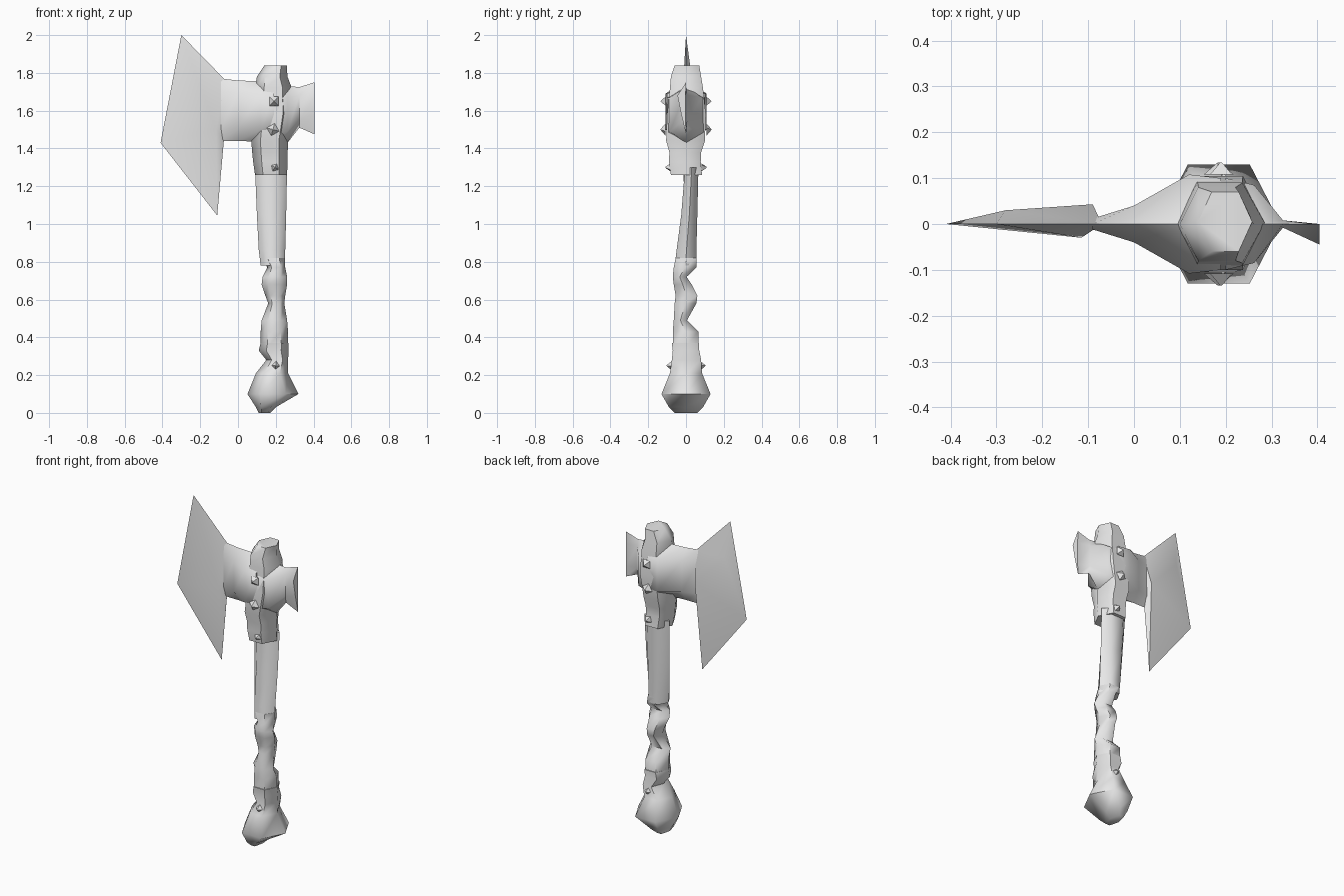
import bpy, bmesh, math
from mathutils import Matrix

cube = bpy.data.objects.get("Cube")
if cube:
    bpy.data.objects.remove(cube)

steel = bpy.data.materials.new("plain_grey")
steel.use_nodes = True
steel.diffuse_color = (0.8, 0.8, 0.8, 1)
steel.node_tree.nodes["Principled BSDF"].inputs["Base Color"].default_value = (0.8, 0.8, 0.8, 1)


def finish(name, bm, angle=60):
    bmesh.ops.recalc_face_normals(bm, faces=bm.faces)
    mesh = bpy.data.meshes.new(name)
    bm.to_mesh(mesh)
    bm.free()
    mesh.materials.append(steel)
    obj = bpy.data.objects.new(name, mesh)
    bpy.context.collection.objects.link(obj)
    bpy.ops.object.select_all(action='DESELECT')
    obj.select_set(True)
    bpy.context.view_layer.objects.active = obj
    bpy.ops.object.shade_smooth_by_angle(angle=math.radians(angle))
    return obj


def loft(name, sections):
    """Skin a list of equal-length closed sections and cap both ends."""
    bm = bmesh.new()
    rings = [[bm.verts.new(p) for p in s] for s in sections]
    n = len(rings[0])
    for a, b in zip(rings, rings[1:]):
        for i in range(n):
            j = (i + 1) % n
            bm.faces.new((a[i], a[j], b[j], b[i]))
    bm.faces.new(rings[0])
    bm.faces.new(rings[-1])
    return finish(name, bm)


def hex_ring(z, x0, x1, y0, y1):
    """Horizontal six-sided section filling the given bounds."""
    ring = []
    for k in range(6):
        a = k * math.pi / 3
        ring.append(((x0 + x1) / 2 + (x1 - x0) / 2 * math.cos(a),
                     (y0 + y1) / 2 + (y1 - y0) / 2 * math.sin(a) / math.sin(math.pi / 3), z))
    return ring


def side_ring(x, y, z0, z1):
    """Upright six-sided section across the head."""
    m, q = (z0 + z1) / 2, (z1 - z0) * 0.3
    return [(x, 0, z1), (x, y, m + q), (x, y, m - q),
            (x, 0, z0), (x, -y, m - q), (x, -y, m + q)]


# Shaft between grip and head
loft("shaft", [hex_ring(*r) for r in (
    (0.78, 0.12, 0.25, -0.06, 0.055), (0.86, 0.11, 0.25, -0.05, 0.055),
    (1.05, 0.10, 0.255, -0.025, 0.06), (1.3, 0.09, 0.26, -0.005, 0.066))])

# Bound grip with notches
loft("grip", [hex_ring(*r) for r in (
    (0.35, 0.12, 0.265, -0.07, 0.065), (0.43, 0.12, 0.265, -0.07, 0.065),
    (0.49, 0.125, 0.26, -0.065, 0.005), (0.58, 0.16, 0.245, -0.06, 0.055),
    (0.62, 0.145, 0.25, -0.055, 0.06), (0.68, 0.125, 0.26, -0.065, 0.03),
    (0.72, 0.13, 0.26, -0.07, 0.003), (0.77, 0.155, 0.25, -0.065, 0.055),
    (0.82, 0.125, 0.25, -0.055, 0.055))])

# Pommel and its sleeve
loft("pommel", [hex_ring(*r) for r in (
    (0.0, 0.11, 0.17, -0.06, 0.06), (0.03, 0.095, 0.2, -0.09, 0.09),
    (0.1, 0.05, 0.32, -0.13, 0.13), (0.21, 0.095, 0.265, -0.085, 0.085),
    (0.28, 0.15, 0.265, -0.075, 0.08), (0.33, 0.11, 0.268, -0.07, 0.07),
    (0.37, 0.12, 0.268, -0.075, 0.07))])

# Collar that holds the head
loft("head_collar", [hex_ring(*r) for r in (
    (1.26, 0.09, 0.26, -0.08, 0.085), (1.33, 0.08, 0.262, -0.09, 0.078),
    (1.38, 0.075, 0.263, -0.088, 0.08), (1.44, 0.07, 0.265, -0.105, 0.1),
    (1.58, 0.08, 0.29, -0.1, 0.105), (1.72, 0.09, 0.285, -0.085, 0.09),
    (1.78, 0.1, 0.262, -0.08, 0.08), (1.84, 0.14, 0.258, -0.06, 0.07))])

# Flared neck between collar and blade
loft("blade_neck", [side_ring(*r) for r in (
    (-0.09, 0.012, 1.44, 1.77), (0.0, 0.04, 1.44, 1.76),
    (0.12, 0.108, 1.435, 1.755), (0.19, 0.1, 1.44, 1.75))])

# Blade: sharp outline with a low peak on each cheek
outline = [(-0.30, 2.0), (-0.41, 1.43), (-0.11, 1.045), (-0.075, 1.44), (-0.07, 1.765)]
bm = bmesh.new()
rim = [bm.verts.new((x, 0, z)) for x, z in outline]
front_peak = bm.verts.new((-0.115, -0.03, 1.5))
back_peaks = [bm.verts.new((-0.28, 0.03, 1.78)), bm.verts.new((-0.09, 0.043, 1.58))]
for i in range(5):
    bm.faces.new((rim[i], rim[(i + 1) % 5], front_peak))
upper, inner = back_peaks
for face in ((rim[0], rim[1], upper), (rim[1], inner, upper), (rim[1], rim[2], inner),
             (rim[2], rim[3], inner), (rim[3], rim[4], inner),
             (rim[4], upper, inner), (rim[4], rim[0], upper)):
    bm.faces.new(face)
finish("blade", bm)

# Rear fin with a bent, flared end
fin_end = [(0.405, 0, 1.75), (0.405, -0.002, 1.68), (0.405, -0.002, 1.54),
           (0.405, 0, 1.475), (0.405, -0.025, 1.58), (0.405, -0.045, 1.68)]
loft("rear_fin", [side_ring(0.2, 0.1, 1.42, 1.73), side_ring(0.262, 0.085, 1.43, 1.73),
                  side_ring(0.325, 0.008, 1.51, 1.725), fin_end])

# Pyramid studs on front and back
studs = ((0.19, 0.108, 1.65, 0, 0.034), (0.185, 0.108, 1.5, 30, 0.034),
         (0.195, 0.083, 1.3, 15, 0.024), (0.2, 0.076, 0.25, 40, 0.024))
for n, (x, y, z, turn, radius) in enumerate(studs, 1):
    for label, side in (("front", -1), ("back", 1)):
        place = (Matrix.Translation((x, side * (y + 0.013), z))
                 @ Matrix.Rotation(-side * math.pi / 2, 4, 'X')
                 @ Matrix.Rotation(math.radians(45 + turn), 4, 'Z'))
        bm = bmesh.new()
        bmesh.ops.create_cone(bm, cap_ends=True, segments=4, radius1=radius,
                              radius2=0.003, depth=0.026, matrix=place)
        # create_cone places its first corner on an axis, so the base sits square
        finish(f"{label}_stud_{n}", bm, 30)
